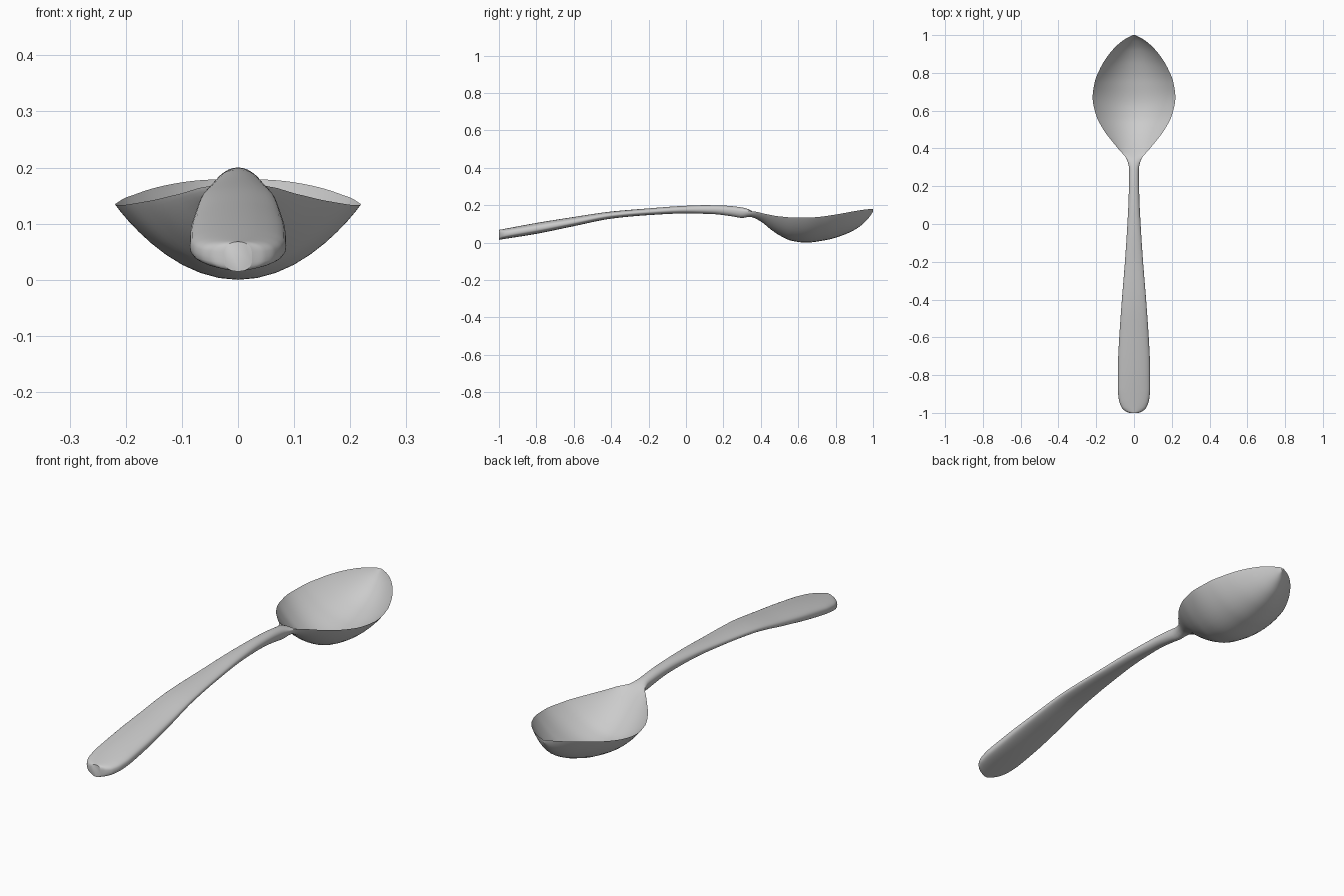
import bpy, bmesh, math

if "Cube" in bpy.data.objects:
    bpy.data.objects.remove(bpy.data.objects["Cube"])

# Profiles along the spoon: (y, value)
HALF_WIDTH = [(-1, .025), (-.99, .047), (-.97, .066), (-.93, .08), (-.87, .086), (-.75, .085),
              (-.6, .078), (-.4, .064), (-.2, .048), (0, .035), (.15, .028), (.29, .026),
              (.34, .037), (.4, .085), (.5, .162), (.58, .202), (.67, .219), (.75, .208),
              (.83, .176), (.9, .131), (.95, .085), (.98, .045), (1, .006)]
TOP = [(-1, .068), (-.8, .105), (-.6, .137), (-.4, .166), (-.2, .183), (0, .197), (.1, .2),
       (.2, .198), (.3, .188), (.34, .176), (.37, .155), (.4, .128), (.45, .086), (.5, .052),
       (.56, .024), (.64, .013), (.75, .028), (.85, .059), (.92, .096), (.97, .14), (1, .178)]
BOTTOM = [(-1, .015), (-.8, .047), (-.6, .088), (-.4, .128), (-.2, .147), (0, .156), (.15, .152),
          (.25, .14), (.3, .132), (.34, .138), (.4, .113), (.45, .073), (.5, .039), (.56, .011),
          (.64, 0), (.75, .014), (.85, .044), (.92, .08), (.97, .124), (1, .165)]
EDGE = [(-1, .04), (-.8, .072), (-.6, .108), (-.4, .146), (-.2, .164), (0, .176), (.15, .177),
        (.3, .168), (.36, .167), (.42, .154), (.5, .14), (.6, .133), (.68, .135), (.8, .15),
        (.9, .168), (.97, .178), (1, .18)]
ROUNDNESS = [(-1, .6), (-.4, .8), (.2, .9), (.32, 1), (.42, 1.7), (.5, 1.9), (1, 1.9)]


def sample(keys, y):
    """Monotone cubic interpolation of a profile."""
    n = len(keys)
    i = 0
    while i < n - 2 and y > keys[i + 1][0]:
        i += 1

    def slope(a):
        return (keys[a + 1][1] - keys[a][1]) / (keys[a + 1][0] - keys[a][0])

    def tangent(k):
        if k == 0:
            return slope(0)
        if k == n - 1:
            return slope(n - 2)
        a, b = slope(k - 1), slope(k)
        return 0 if a * b <= 0 else 2 * a * b / (a + b)

    (y0, v0), (y1, v1) = keys[i], keys[i + 1]
    h = y1 - y0
    t = (y - y0) / h
    return (v0 * (2*t**3 - 3*t**2 + 1) + v1 * (3*t**2 - 2*t**3)
            + h * tangent(i) * (t**3 - 2*t**2 + t) + h * tangent(i + 1) * (t**3 - t**2))


RINGS, SIDES = 160, 40
bm = bmesh.new()
rings = []

# Handle and bowl: one continuous loft, denser towards both ends
for i in range(RINGS + 1):
    y = -math.cos(math.pi * i / RINGS)
    w, top, bot, edge, p = (sample(k, y) for k in (HALF_WIDTH, TOP, BOTTOM, EDGE, ROUNDNESS))
    ring = []
    for j in range(SIDES):
        a = 2 * math.pi * j / SIDES
        s = math.sin(a)
        if abs(s) < 1e-6:
            s = 0
        centre = top if s >= 0 else bot
        z = edge + (centre - edge) * abs(s) ** p
        ring.append(bm.verts.new((w * math.cos(a), y, z)))
    rings.append(ring)

for a, b in zip(rings, rings[1:]):
    for j in range(SIDES):
        k = (j + 1) % SIDES
        bm.faces.new((a[j], a[k], b[k], b[j]))

# Closed ends
bm.faces.new(rings[0])
bm.faces.new(rings[-1])
bmesh.ops.recalc_face_normals(bm, faces=bm.faces)

mesh = bpy.data.meshes.new("spoon")
bm.to_mesh(mesh)
bm.free()
spoon = bpy.data.objects.new("spoon", mesh)
bpy.context.collection.objects.link(spoon)
bpy.context.view_layer.objects.active = spoon
spoon.select_set(True)
bpy.ops.object.shade_smooth_by_angle(angle=math.radians(40))
